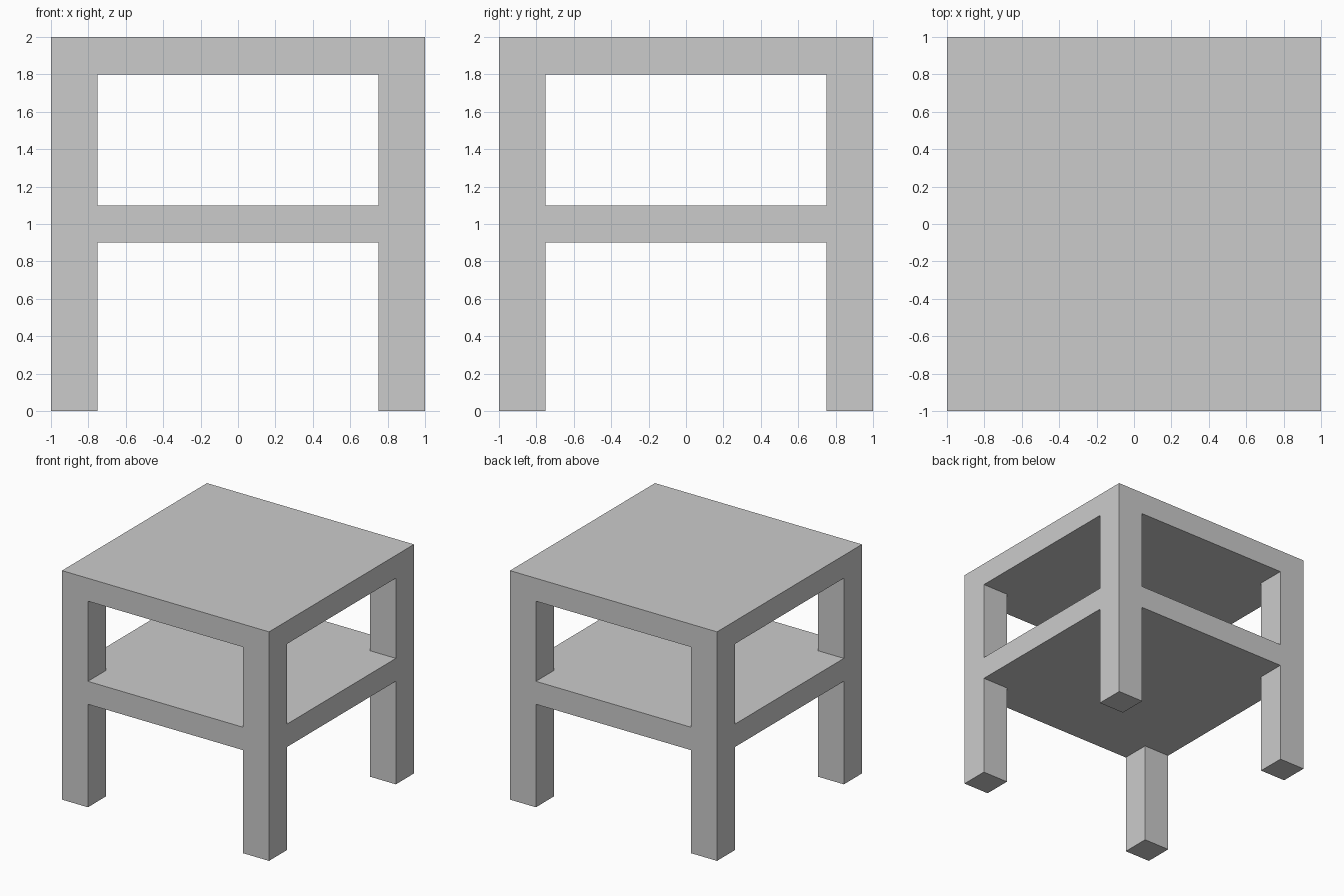
import bpy
import bmesh

if "Cube" in bpy.data.objects:
    bpy.data.objects.remove(bpy.data.objects["Cube"])

# Grid lines of the table: legs sit in the outer cells, slabs fill whole layers
PLAN = (-1.0, -0.75, 0.75, 1.0)
LEVELS = (0.0, 0.9, 1.1, 1.8, 2.0)
SLABS = (1, 3)  # shelf layer and top layer


def filled(i, j, k):
    if not (0 <= i < 3 and 0 <= j < 3 and 0 <= k < 4):
        return False
    return k in SLABS or (i != 1 and j != 1)


bm = bmesh.new()
verts = {}


def corner(i, j, k):
    key = (i, j, k)
    if key not in verts:
        verts[key] = bm.verts.new((PLAN[i], PLAN[j], LEVELS[k]))
    return verts[key]


# One seamless body: legs, shelf and top share faces, only the outside is skinned
for cell in [(i, j, k) for i in range(3) for j in range(3) for k in range(4)]:
    if not filled(*cell):
        continue
    for axis in range(3):
        u, v = (axis + 1) % 3, (axis + 2) % 3
        for side in (0, 1):
            neighbour = list(cell)
            neighbour[axis] += 1 if side else -1
            if filled(*neighbour):
                continue
            loop = []
            for du, dv in ((0, 0), (1, 0), (1, 1), (0, 1)):
                p = list(cell)
                p[axis] += side
                p[u] += du
                p[v] += dv
                loop.append(corner(*p))
            bm.faces.new(loop if side else loop[::-1])

mesh = bpy.data.meshes.new("side_table")
bm.to_mesh(mesh)
bm.free()
table = bpy.data.objects.new("side_table", mesh)
bpy.context.collection.objects.link(table)
